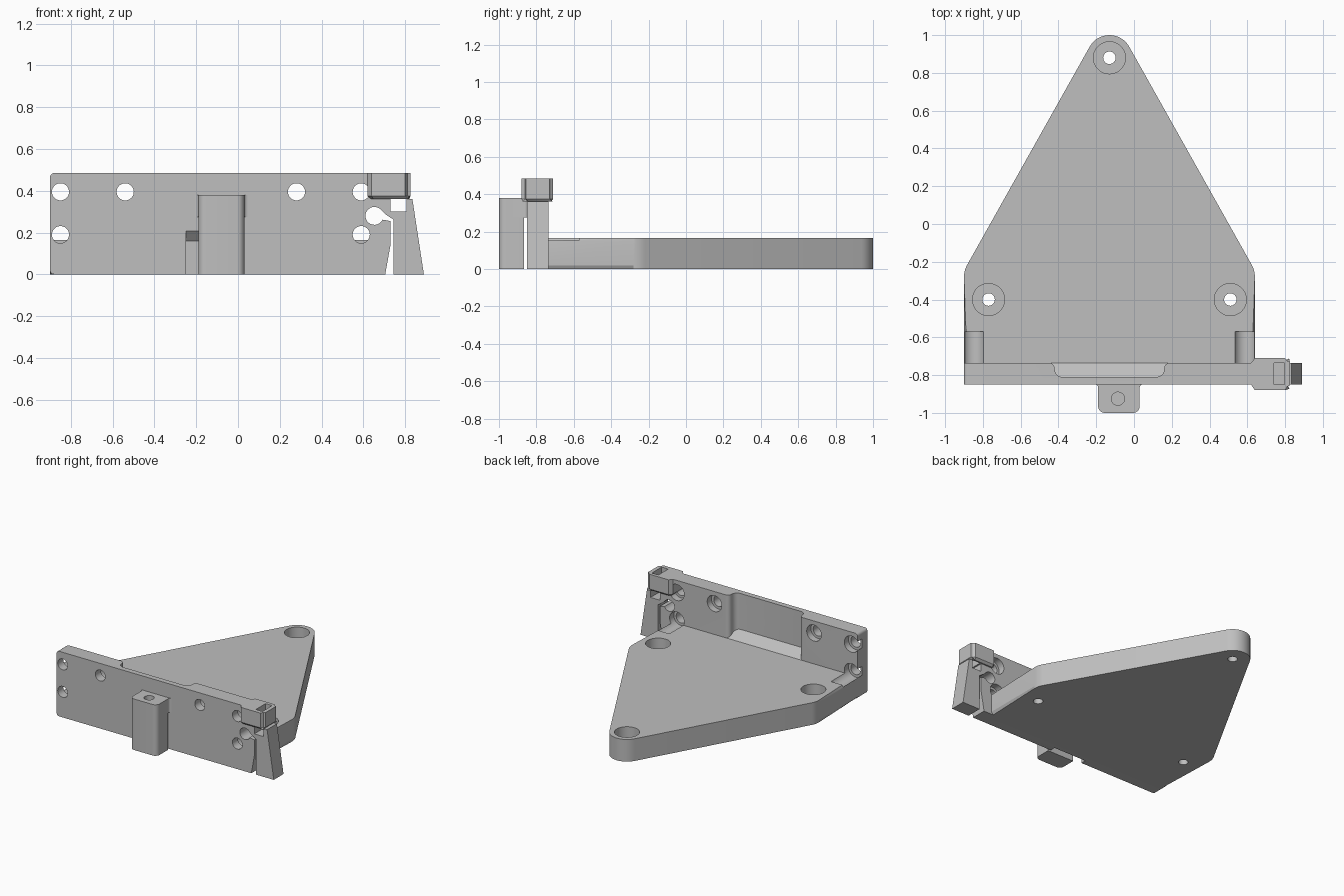
import bpy, bmesh
from math import sin, cos, radians, pi
from mathutils import Vector

cube = bpy.data.objects.get("Cube")
if cube:
    bpy.data.objects.remove(cube, do_unlink=True)

grey = bpy.data.materials.new("neutral grey")
grey.use_nodes = True
COLOUR = (0.52, 0.52, 0.52, 1)
grey.diffuse_color = COLOUR
grey.node_tree.nodes["Principled BSDF"].inputs["Base Color"].default_value = COLOUR


def arc(cx, cy, r, a0, a1, n=8):
    """Points on an arc, angles in degrees."""
    steps = [radians(a0 + (a1 - a0) * i / n) for i in range(n + 1)]
    return [(cx + r * cos(a), cy + r * sin(a)) for a in steps]


def prism(name, outline, lo, hi, axis="z", chamfer=0, ends=("lo", "hi")):
    """Extrude an outline along z (outline in xy) or y (outline in xz)."""
    place = (lambda a, b, c: (a, b, c)) if axis == "z" else (lambda a, b, c: (a, c, b))
    bm = bmesh.new()
    rings = [[bm.verts.new(place(a, b, h)) for a, b in outline] for h in (lo, hi)]
    caps = {"lo": bm.faces.new(rings[0]), "hi": bm.faces.new(rings[1])}
    n = len(outline)
    for i in range(n):
        j = (i + 1) % n
        bm.faces.new((rings[0][i], rings[0][j], rings[1][j], rings[1][i]))
    if chamfer:
        edges = [e for end in ends for e in caps[end].edges]
        bmesh.ops.bevel(bm, geom=edges, offset=chamfer, segments=1, affect="EDGES")
    bmesh.ops.recalc_face_normals(bm, faces=bm.faces)
    mesh = bpy.data.meshes.new(name)
    bm.to_mesh(mesh)
    bm.free()
    ob = bpy.data.objects.new(name, mesh)
    bpy.context.collection.objects.link(ob)
    mesh.materials.append(grey)
    return ob


def rect(x0, x1, y0, y1):
    return [(x0, y0), (x1, y0), (x1, y1), (x0, y1)]


def rod(cx, cy, r, lo, hi, axis="z"):
    return prism("cutter", arc(cx, cy, r, 0, 350, 35), lo, hi, axis)


def cut(target, cutters):
    """Subtract the cutters and bake the result."""
    for c in cutters:
        c.hide_render = True
        mod = target.modifiers.new("cut", "BOOLEAN")
        mod.operation, mod.solver, mod.object = "DIFFERENCE", "EXACT", c
    bpy.context.view_layer.update()
    graph = bpy.context.evaluated_depsgraph_get()
    mesh = bpy.data.meshes.new_from_object(target.evaluated_get(graph))
    target.modifiers.clear()
    target.data = mesh
    for c in cutters:
        bpy.data.objects.remove(c, do_unlink=True)


FRONT, BACK, TOP = -0.85, -0.735, 0.485

# Triangular base plate with chamfered rim
plate = prism("base_plate",
              [(-0.9, -0.8), (0.64, -0.8)] + arc(0.51, -0.28, 0.13, 0, 29, 5)
              + arc(-0.13, 0.88, 0.12, 29, 151, 16)
              + arc(-0.77, -0.28, 0.13, 151, 180, 5),
              0, 0.165, chamfer=0.018)
plate_cuts = []
for x, y in ((-0.77, -0.4), (0.51, -0.4), (-0.13, 0.88)):
    plate_cuts += [rod(x, y, 0.033, -0.1, 0.3), rod(x, y, 0.085, 0.055, 0.3)]
# Screw access troughs beside the wall
plate_cuts += [rod(x, 0.19, 0.06, -0.82, -0.57, "y") for x in (-0.85, 0.59)]
cut(plate, plate_cuts)

# Upright wall with its flexible latch lever in one profile
wall = prism("wall_with_latch",
             arc(-0.88, 0.02, 0.02, 180, 270, 4)
             + [(0.705, 0), (0.73, 0.14), (0.73, 0.255)]
             + arc(0.653, 0.28, 0.043, -25, -320, 20)
             + [(0.705, 0.288), (0.745, 0.262), (0.745, 0), (0.89, 0), (0.835, 0.36),
                (0.807, 0.36), (0.807, 0.3), (0.73, 0.3), (0.73, TOP)]
             + arc(-0.88, TOP - 0.02, 0.02, 90, 180, 4),
             FRONT, BACK, "y")
wall_cuts = []
for x, z in ((-0.85, 0.395), (-0.54, 0.395), (0.28, 0.395), (0.59, 0.395),
             (-0.85, 0.19), (0.59, 0.19)):
    wall_cuts += [rod(x, z, 0.041, -1, -0.6, "y"), rod(x, z, 0.06, -0.785, -0.6, "y")]

# Rear pocket with a floor that rises toward the front
pocket = prism("cutter",
               [(-0.46, -0.7), (-0.45, BACK)] + arc(-0.45, -0.765, 0.03, 75, 0, 5)
               + arc(-0.38, -0.77, 0.04, 180, 270, 5)
               + arc(0.12, -0.77, 0.04, 270, 360, 5)
               + arc(0.19, -0.765, 0.03, 180, 105, 5) + [(0.19, BACK), (0.2, -0.7)],
               0, 0.6)
for v in pocket.data.vertices:
    if v.co.z < 0.1:
        v.co.z = 0.165 + 0.7 * (BACK - v.co.y)
# Front relief behind the post with a slanted ceiling
relief = prism("cutter", rect(-0.25, 0.02, -0.87, -0.81), -0.1, 0.23)
for v in relief.data.vertices:
    if v.co.z > 0.1 and v.co.y > -0.84:
        v.co.z = 0.16
cut(wall, wall_cuts + [pocket, relief])

# Hanging front post, joined to the wall only at its head
def post_outline(rear):
    return (arc(-0.155, -0.965, 0.035, 180, 270, 6)
            + arc(-0.005, -0.965, 0.035, 270, 360, 6) + rear)

post = prism("front_post", post_outline([(0.03, -0.866), (-0.19, -0.866)]), 0, 0.275)
head = prism("post_head",
             post_outline(arc(0.045, -0.865, 0.015, 180, 90, 4)
                          + arc(-0.205, -0.865, 0.015, 90, 0, 4)), 0.275, 0.38)
cut(head, [rod(-0.085, -0.925, 0.035, 0.27, 0.5)])
cut(post, [rod(-0.085, -0.925, 0.035, 0.1, 0.4)])

# Latch guide cap with a slot down through it
cap = prism("latch_cap",
            [(0.62, -0.85), (0.64, -0.88), (0.8, -0.88), (0.812, -0.86), (0.825, -0.855),
             (0.825, -0.73), (0.812, -0.725), (0.8, -0.71), (0.64, -0.71), (0.62, -0.735)],
            0.36, TOP, chamfer=0.015, ends=("lo",))
cut(cap, [prism("cutter", rect(0.742, 0.796, FRONT, BACK), 0.3, 0.6)])

# Crisp edges, smooth round surfaces
for ob in (plate, wall, post, head, cap):
    bpy.ops.object.select_all(action="DESELECT")
    ob.select_set(True)
    bpy.context.view_layer.objects.active = ob
    bpy.ops.object.shade_smooth_by_angle(angle=radians(25))
